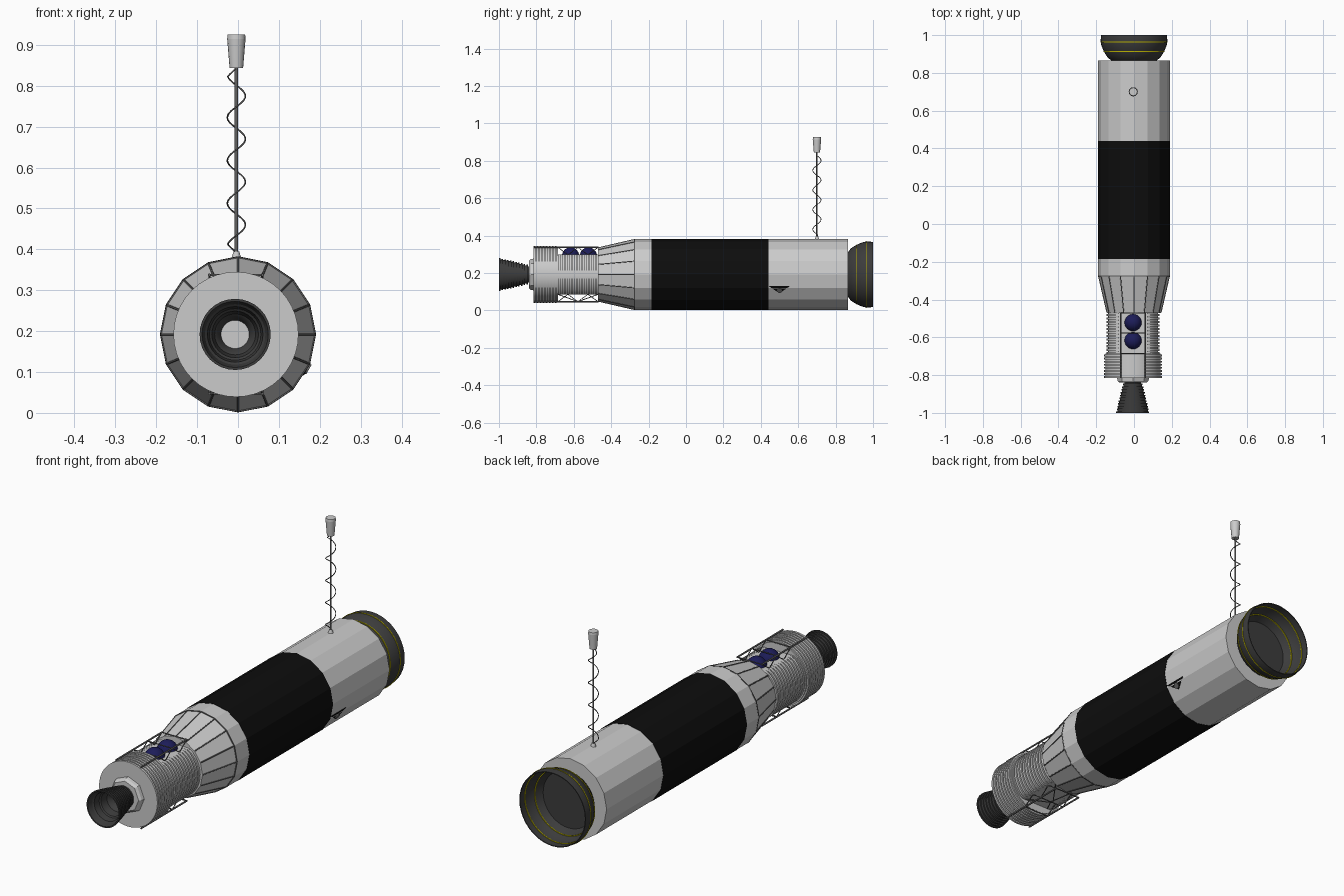
import bpy, bmesh, math
from mathutils import Vector

if "Cube" in bpy.data.objects:
    bpy.data.objects.remove(bpy.data.objects["Cube"])

CZ = 0.192      # height of the long axis
CX = -0.005     # slight sideways offset of the engine section


def material(name, rgb):
    m = bpy.data.materials.new(name)
    m.diffuse_color = (*rgb, 1)
    m.use_nodes = True
    m.node_tree.nodes["Principled BSDF"].inputs["Base Color"].default_value = m.diffuse_color
    return m


BLACK = material("black_paint", (0.004, 0.004, 0.004))
DARK = material("dark_metal", (0.045, 0.045, 0.045))
STEEL = material("strut_grey", (0.12, 0.12, 0.12))
NAVY = material("navy_tank", (0.012, 0.012, 0.10))
YELLOW = material("yellow_line", (0.5, 0.45, 0.0))


def finish(name, bm, mat=None, smooth=False):
    bmesh.ops.remove_doubles(bm, verts=bm.verts, dist=1e-5)
    bmesh.ops.recalc_face_normals(bm, faces=bm.faces)
    me = bpy.data.meshes.new(name)
    bm.to_mesh(me)
    bm.free()
    ob = bpy.data.objects.new(name, me)
    bpy.context.collection.objects.link(ob)
    if mat:
        me.materials.append(mat)
    if smooth:
        bpy.ops.object.select_all(action='DESELECT')
        ob.select_set(True)
        bpy.context.view_layer.objects.active = ob
        bpy.ops.object.shade_smooth_by_angle(angle=math.radians(30))
    return ob


def lathe(name, profile, n=32, mat=None, smooth=True, cx=0.0, zmax=9, closed=False):
    """Spin (y, radius) points round the long axis; zmax flattens top and bottom."""
    bm = bmesh.new()
    rings = []
    for y, r in profile:
        ring = []
        for i in range(n):
            a = 2 * math.pi * i / n
            z = max(-zmax, min(zmax, r * math.sin(a)))
            ring.append(bm.verts.new((cx + r * math.cos(a), y, CZ + z)))
        rings.append(ring)
    pairs = list(zip(rings, rings[1:])) + ([(rings[-1], rings[0])] if closed else [])
    for a, b in pairs:
        for i in range(n):
            j = (i + 1) % n
            bm.faces.new((a[i], a[j], b[j], b[i]))
    bmesh.ops.dissolve_degenerate(bm, edges=bm.edges, dist=1e-6)
    return finish(name, bm, mat, smooth)


def wires(name, paths, r, mat=STEEL):
    """Round bars along point lists."""
    cu = bpy.data.curves.new(name, 'CURVE')
    cu.dimensions = '3D'
    cu.bevel_depth = r
    cu.bevel_resolution = 1
    cu.use_fill_caps = True
    for pts in paths:
        sp = cu.splines.new('POLY')
        sp.points.add(len(pts) - 1)
        for p, co in zip(sp.points, pts):
            p.co = (*co, 1)
    cu.materials.append(mat)
    ob = bpy.data.objects.new(name, cu)
    bpy.context.collection.objects.link(ob)
    return ob


def ribbed(y0, y1, r, depth, count):
    """Profile with square ribs from y0 to y1."""
    pts, s = [(y0, 0)], (y1 - y0) / count
    for i in range(count):
        y = y0 + i * s
        pts += [(y, r), (y + s * .6, r), (y + s * .6, r - depth), (y + s, r - depth)]
    return pts + [(y1, 0)]


# Main faceted hull: tapered section, barrel, black band
lathe("tapered_section", [(-.47, 0), (-.47, .143), (-.275, .188), (-.275, 0)], 16, smooth=False)
lathe("hull_barrel", [(-.275, 0), (-.275, .1895), (.865, .1895), (.865, 0)], 16, smooth=False)
lathe("black_band", [(-.185, .185), (-.185, .191), (.44, .191), (.44, .185)], 16, BLACK, False, closed=True)
lathe("taper_seam", [(-.279, .18), (-.279, .1903), (-.273, .1903), (-.273, .18)], 16, STEEL, False, closed=True)

# Ribs along the taper edges
ribs = []
for i in range(16):
    c, s = math.cos(math.pi * i / 8), math.sin(math.pi * i / 8)
    ribs.append([(.143 * c, -.468, CZ + .143 * s), (.187 * c, -.277, CZ + .187 * s)])
wires("taper_ribs", ribs, .0028)

# Open docking collar with floor and yellow lines
outer = [(.865, .118), (.88, .138), (.90, .152), (.925, .165), (.95, .174), (.97, .177), (1.0, .174)]
lathe("docking_collar", [(.865, 0)] + outer + [(1.0, .170)] +
      [(max(y, .88), r - .005) for y, r in reversed(outer[1:-1])] + [(.88, 0)], 40, DARK)
for k, (y, r) in enumerate([(.964, .176), (.913, .159)]):
    lathe(f"yellow_line_{k}", [(y - .002, r - .008), (y - .002, r + .0025),
                               (y + .002, r + .0025), (y + .002, r - .008)], 40, YELLOW, closed=True)

# Ribbed equipment sections
lathe("wide_ribbed_section", ribbed(-.815, -.685, .153, .007, 8), 40, cx=CX)
lathe("narrow_ribbed_section", ribbed(-.69, -.468, .140, .008, 12), 40, cx=CX, zmax=.108)

# Engine mount and ribbed bell
lathe("engine_mount", [(-.84, 0), (-.84, .072), (-.83, .082), (-.812, .085), (-.812, 0)], 8, smooth=False, cx=CX)


def bell_radius(y):
    return .047 + .040 * ((-.838 - y) / .162) ** .85


bell, inner = [(-.838, 0)], []
N = 11
for i in range(N):
    ya, yb = -.838 - .162 * i / N, -.838 - .162 * (i + 1) / N
    ym = (ya + yb) / 2
    bell += [(ya, bell_radius(ya) - .003), (ym, bell_radius(ya) - .003),
             (ym, bell_radius(yb)), (yb, bell_radius(yb))]
for y, r in [(-1.0, .081), (-.975, .074), (-.97, .068), (-.94, .063), (-.935, .057),
             (-.90, .050), (-.895, .044), (-.87, .034), (-.87, 0)]:
    inner.append((y, r))
lathe("engine_bell", bell + inner, 32, DARK, cx=CX - .002)
lathe("engine_throat", [(-.873, .0345), (-.873, 0)], 32, cx=CX - .002)

# Navy tanks on top
for k, y in enumerate((-.522, -.617)):
    bm = bmesh.new()
    bmesh.ops.create_uvsphere(bm, u_segments=24, v_segments=14, radius=.046)
    bmesh.ops.translate(bm, verts=bm.verts, vec=(CX, y, .291))
    finish(f"tank_{k}", bm, NAVY, True)

# Truss rails with zigzag braces, top and bottom
rails, braces = [], []
for sz in (1, -1):
    zo, zi = CZ + sz * .145, CZ + sz * .106
    for sx in (1, -1):
        x = CX + sx * .065
        rails.append([(x, -.813, zo), (x, -.468, zo)])
        zig = [(x, -.685 + .0536 * i, zo if i % 2 == 0 else zi) for i in range(5)]
        braces.append(zig)
    for y in (-.685, -.578, -.470):
        braces.append([(CX - .065, y, zo), (CX + .065, y, zo)])
for x in (-.065, .065):
    braces.append([(CX + x, -.685, CZ - .106), (CX - x * .1, -.578, CZ - .145), (CX + x, -.47, CZ - .106)])
wires("truss_rails", rails, .004)
wires("truss_braces", braces, .0025)

# Antenna mast with spiral wire, foot and cap
MX, MY = -.004, .70
wires("antenna_mast", [[(MX, MY, .38), (MX, MY, .85)]], .0045)
coil = []
for i in range(121):
    z = .39 + .455 * i / 120
    a = 2 * math.pi * (z - .67) / .105
    r = .022 * min(1, i / 6, (120 - i) / 6)
    coil.append((MX + r * math.cos(a), MY + r * math.sin(a), z))
wires("antenna_spiral", [coil], .002)


def cone(name, r1, r2, z0, z1, seg=16):
    bm = bmesh.new()
    bmesh.ops.create_cone(bm, cap_ends=True, segments=seg, radius1=r1, radius2=r2, depth=z1 - z0)
    bmesh.ops.translate(bm, verts=bm.verts, vec=(MX, MY, (z0 + z1) / 2))
    return finish(name, bm, None, True)


cone("antenna_foot", .012, .007, .378, .395)
cone("antenna_cap", .0165, .0225, .843, .915)
cone("antenna_cap_rim", .0225, .0215, .915, .926)

# Side thruster: dark triangular pocket and small round nozzle
nrm = Vector((math.cos(math.radians(-30)), 0, math.sin(math.radians(-30))))
bm = bmesh.new()
front, back = [], []
for y, z in [(.442, .130), (.555, .130), (.5, .092)]:
    a = math.asin((z - CZ) / .189)
    p = Vector((.189 * math.cos(a), y, z))
    front.append(bm.verts.new(p + nrm * .001))
    back.append(bm.verts.new(p - nrm * .015))
bm.faces.new(front)
bm.faces.new(back[::-1])
for i in range(3):
    j = (i + 1) % 3
    bm.faces.new((front[i], front[j], back[j], back[i]))
finish("thruster_pocket", bm, BLACK)
bm = bmesh.new()
bmesh.ops.create_cone(bm, cap_ends=True, segments=16, radius1=.009, radius2=.014, depth=.02)
ob = finish("side_thruster", bm, STEEL, True)
ob.rotation_euler = nrm.to_track_quat('Z', 'Y').to_euler()
ob.location = Vector((.163, .5, .112)) + nrm * .002
